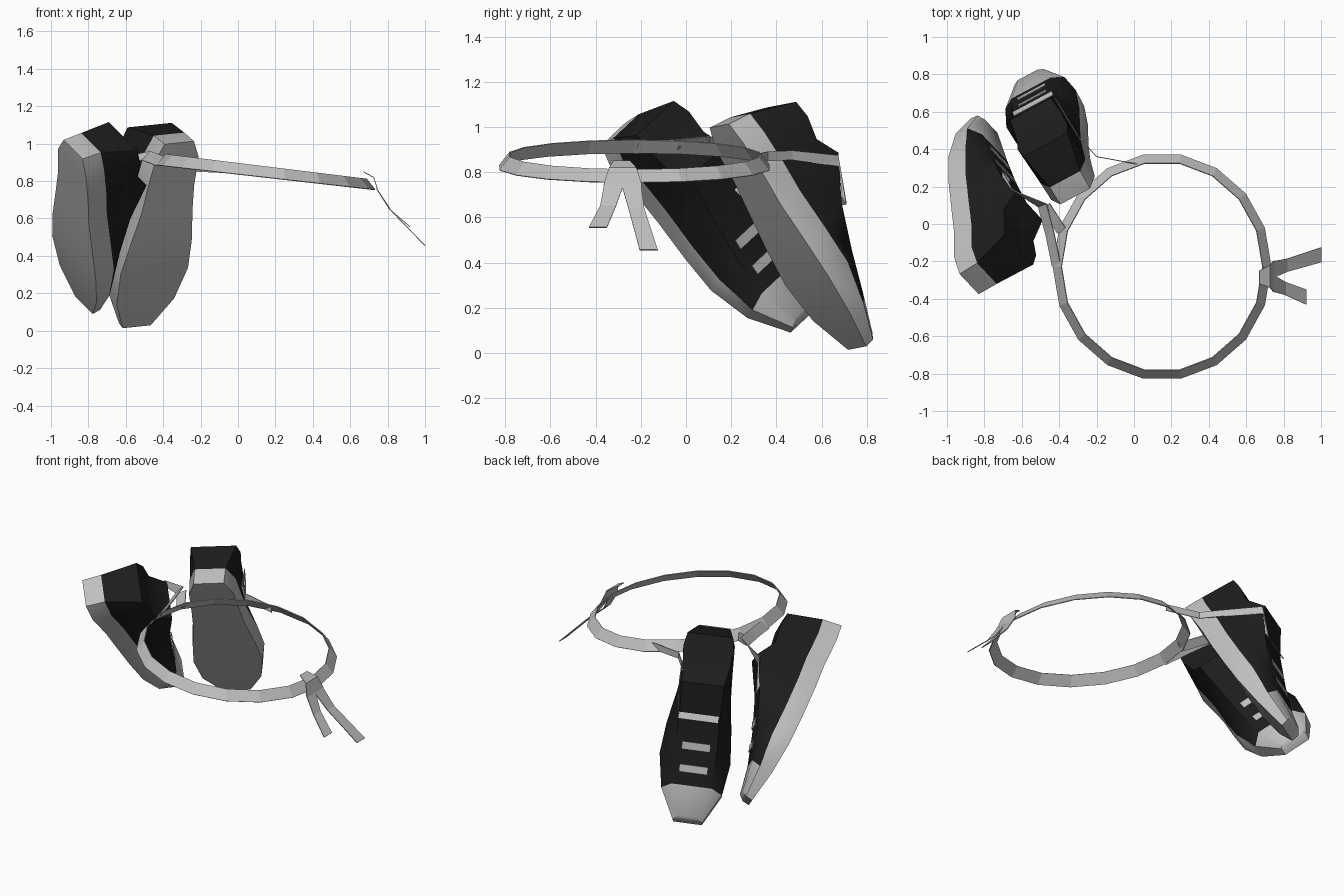
import bpy, bmesh, math
from mathutils import Vector

cube = bpy.data.objects.get("Cube")
if cube:
    bpy.data.objects.remove(cube, do_unlink=True)


def material(name, r, g, b):
    m = bpy.data.materials.new(name)
    m.use_nodes = True
    m.diffuse_color = (r, g, b, 1)
    node = next(n for n in m.node_tree.nodes if n.type == 'BSDF_PRINCIPLED')
    node.inputs["Base Color"].default_value = (r, g, b, 1)
    return m


BLACK = material("black_canvas", 0.012, 0.012, 0.012)
LIGHT = material("light_grey_rubber", 0.52, 0.52, 0.52)


def finish(name, bm, mats):
    mesh = bpy.data.meshes.new(name)
    bm.to_mesh(mesh)
    bm.free()
    for m in mats:
        mesh.materials.append(m)
    obj = bpy.data.objects.new(name, mesh)
    bpy.context.collection.objects.link(obj)
    return obj


class Frame:
    """Shoe axes: length runs heel to toe, width sideways, up from sole to ankle."""

    def __init__(self, heel, length, width, outer):
        self.o = Vector(heel)
        self.l = Vector(length).normalized()
        w = Vector(width)
        self.w = (w - self.l * w.dot(self.l)).normalized()
        self.u = self.w.cross(self.l)
        self.outer = outer

    def at(self, l, w, u):
        """Point in the shoe; positive w is the outer side of the foot."""
        return self.o + self.l * l + self.w * w * self.outer + self.u * u


# Stations: sole length, inner half width, outer half width, sole height,
# top length, top half width, top height
STATIONS = [
    (0.00, 0.090, 0.090, 0.01, 0.09, 0.135, 0.330),
    (0.10, 0.130, 0.135, 0.00, 0.17, 0.150, 0.335),
    (0.28, 0.140, 0.145, 0.00, 0.28, 0.140, 0.320),
    (0.42, 0.150, 0.160, -0.01, 0.39, 0.125, 0.385),
    (0.62, 0.180, 0.195, -0.015, 0.58, 0.120, 0.275),
    (0.80, 0.200, 0.210, -0.015, 0.78, 0.125, 0.195),
    (1.00, 0.175, 0.175, 0.00, 0.97, 0.120, 0.135),
    (1.18, 0.085, 0.085, 0.03, 1.15, 0.060, 0.105),
]


def shoe(name, f):
    bm = bmesh.new()
    rings = []
    for ls, wi, wo, us, lt, wt, ut in STATIONS:
        band = us + min(0.115, 0.6 * (ut - us))
        lb = ls + (lt - ls) * 0.2
        section = [(ls, -wi, us), (ls, wo, us), (lb, wo * 1.03, band),
                   (lt, wt, ut), (lt, -wt, ut), (lb, -wi * 1.03, band)]
        rings.append([bm.verts.new(f.at(*p)) for p in section])
    # Upper faces are black, sole band and toe cap are light
    for i in range(len(rings) - 1):
        a, b = rings[i], rings[i + 1]
        for k in range(6):
            j = (k + 1) % 6
            face = bm.faces.new((a[k], a[j], b[j], b[k]))
            face.material_index = 0 if k in (2, 3, 4) and i < len(rings) - 2 else 1
    for r, upper in ((rings[0], 0), (rings[-1], 1)):
        bm.faces.new((r[0], r[1], r[2], r[5])).material_index = 1
        bm.faces.new((r[5], r[2], r[3], r[4])).material_index = upper
    bmesh.ops.recalc_face_normals(bm, faces=bm.faces)
    obj = finish(name, bm, [BLACK, LIGHT])
    bpy.ops.object.select_all(action='DESELECT')
    obj.select_set(True)
    bpy.context.view_layer.objects.active = obj
    bpy.ops.object.shade_smooth_by_angle(angle=math.radians(42))


def ribbon(name, points, closed=False):
    """Flat strip through (centre, half width vector) pairs."""
    bm = bmesh.new()
    rows = [(bm.verts.new(Vector(p) - Vector(s)), bm.verts.new(Vector(p) + Vector(s)))
            for p, s in points]
    for a, b in zip(rows, rows[1:] + (rows[:1] if closed else [])):
        bm.faces.new((a[0], b[0], b[1], a[1]))
    bmesh.ops.recalc_face_normals(bm, faces=bm.faces)
    obj = finish(name, bm, [LIGHT])
    mod = obj.modifiers.new("thickness", 'SOLIDIFY')
    mod.thickness = 0.005
    mod.offset = 0


def lace_bars(name, f):
    for n, (l, u, slope) in enumerate(((0.745, 0.217, -0.4), (0.875, 0.173, -0.32))):
        side = (f.l + f.u * slope) * 0.022
        ribbon(f"{name}_lace_bar_{n + 1}",
               [(f.at(l, -0.085, u), side), (f.at(l, 0.085, u), side)])


left = Frame((-0.31, 0.14, 1.0), (-0.185, 0.505, -0.843), (0.875, 0.47, 0.09), 1)
right = Frame((-0.89, -0.325, 0.965), (0.035, 0.70, -0.71), (0.57, -0.57, -0.6), -1)
for name, f in (("left_shoe", left), ("right_shoe", right)):
    shoe(name, f)
    lace_bars(name, f)

UP = Vector((0, 0, 0.021))


def strap(f, start):
    """Lace across the instep, then up beside the tongue on the outer side."""
    side = f.l * 0.02
    return [(f.at(0.58, start, 0.288), side),
            (f.at(0.58, 0.125, 0.288), side),
            (f.at(0.42, 0.14, 0.36), side * 0.5 - UP * 0.8)]


# Laces leading from each shoe to the loop
ribbon("left_shoe_lace", strap(left, -0.115) + [
    (p, -UP) for p in ((-0.30, 0.47, 0.875), (-0.2, 0.36, 0.87), (0.02, 0.32, 0.86))])
ribbon("right_shoe_lace", strap(right, 0.06) + [
    (p, (-0.022, -0.008, -0.024)) for p in ((-0.49, 0.1, 0.935), (-0.45, -0.05, 0.92),
                                            (-0.415, -0.22, 0.905))])
ribbon("right_shoe_lace_end", [
    (p, (0.025, 0.01, 0.015)) for p in ((-0.475, 0.1, 0.925), (-0.385, -0.04, 0.9))])

# Large tilted loop
loop = []
for i in range(18):
    a = math.tau * i / 18
    c, s = math.cos(a), math.sin(a)
    loop.append(((0.15 + 0.56 * c, -0.228 + 0.583 * s, 0.848 - 0.066 * c),
                 (-0.023 * c, -0.023 * s, 0.029)))
ribbon("lace_loop", loop, closed=True)

# Knot and two loose tails
ribbon("knot", [((0.67, -0.285, 0.85), (0, 0.035, 0)),
                ((0.725, -0.28, 0.82), (0, 0.06, 0)),
                ((0.75, -0.28, 0.745), (0, 0.085, 0))])
ribbon("long_tail", [((0.74, -0.245, 0.76), (0, 0.045, 0)),
                     ((0.82, -0.22, 0.64), (0, 0.035, 0)),
                     ((1.0, -0.165, 0.455), (0, 0.04, 0))])
ribbon("short_tail", [((0.74, -0.315, 0.76), (0, 0.045, 0)),
                      ((0.81, -0.345, 0.65), (0, 0.035, 0)),
                      ((0.92, -0.39, 0.555), (0, 0.04, 0))])
